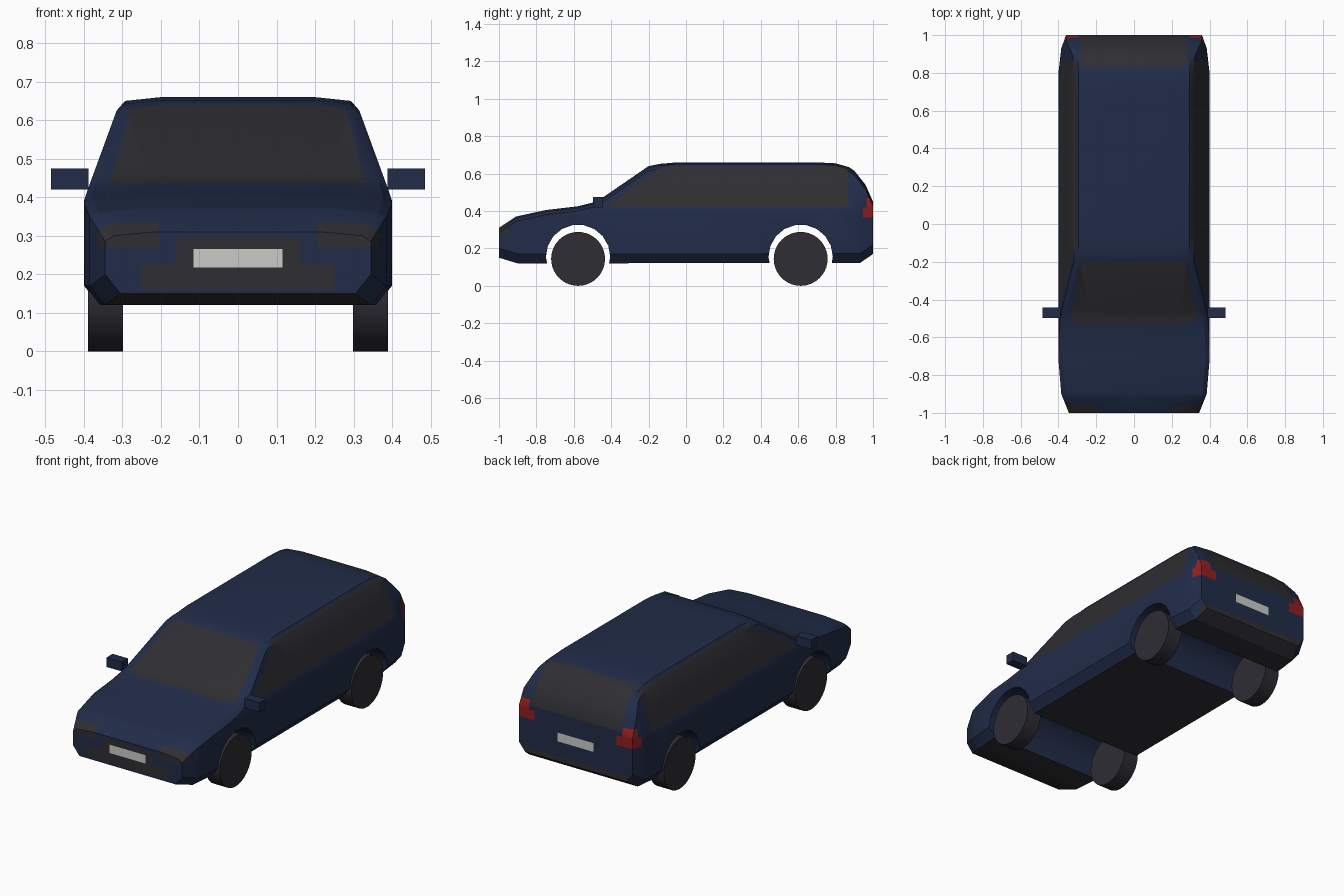
import bpy, bmesh, math
from mathutils import Vector

cube = bpy.data.objects.get("Cube")
if cube:
    bpy.data.objects.remove(cube, do_unlink=True)


def material(name, rgb):
    m = bpy.data.materials.new(name)
    m.use_nodes = True
    color = (*rgb, 1)
    m.diffuse_color = color
    m.node_tree.nodes["Principled BSDF"].inputs["Base Color"].default_value = color
    return m


NAVY = material("navy paint", (0.015, 0.025, 0.065))
GLASS = material("charcoal glass and trim", (0.028, 0.027, 0.032))
PLATE = material("pale plate", (0.6, 0.6, 0.58))
RED = material("red lamp", (0.3, 0.014, 0.014))
TYRE = material("dark wheel", (0.026, 0.026, 0.034))
PAINTS = [NAVY, GLASS, PLATE, RED]


def interp(points, t):
    if t <= points[0][0]:
        return points[0][1]
    for (a, va), (b, vb) in zip(points, points[1:]):
        if t <= b:
            return va + (vb - va) * (t - a) / (b - a)
    return points[-1][1]


def new_object(name, bm, materials):
    mesh = bpy.data.meshes.new(name)
    bm.to_mesh(mesh)
    bm.free()
    for m in materials:
        mesh.materials.append(m)
    ob = bpy.data.objects.new(name, mesh)
    bpy.context.collection.objects.link(ob)
    return ob


def activate(ob):
    bpy.ops.object.select_all(action='DESELECT')
    ob.select_set(True)
    bpy.context.view_layer.objects.active = ob


def smooth(ob, degrees=28):
    activate(ob)
    bpy.ops.object.shade_smooth_by_angle(angle=math.radians(degrees))


# Body outlines: roofline, underside, plan half-width by y; side taper by z
TOP = [(-1, .31), (-.91, .37), (-.75, .405), (-.58, .425), (-.5, .445), (-.46, .462),
       (-.2, .64), (-.14, .652), (-.05, .66), (.7, .66), (.8, .655), (.87, .635),
       (.9, .615), (.96, .54), (1, .45)]
BOTTOM = [(-1, .15), (-.9, .12), (.93, .122), (1, .17)]
PLAN = [(-1, .345), (-.9, .385), (-.72, .4), (.8, .4), (.93, .385), (1, .36)]
SIDE = [(.39, .4), (.42, .39), (.625, .315), (.66, .29)]


def body_ring(y):
    t, b, w = interp(TOP, y), interp(BOTTOM, y), interp(PLAN, y)
    half = [(0, b), (w - .04, b), (w, b + .05)]
    for level, drop in ((.39, .045), (.42, .035), (.53, .03), (.625, .025)):
        z = min(level, t - drop)
        half.append((min(w, interp(SIDE, z)), z))
    edge = half[-1][0]
    half += [(edge - .022, t - .01), (edge * .63, t), (0, t)]
    return half + [(-x, z) for x, z in half[-2:0:-1]]


bm = bmesh.new()
stations = sorted({y for line in (TOP, BOTTOM, PLAN) for y, _ in line})
rings = [[bm.verts.new((x, y, z)) for x, z in body_ring(y)] for y in stations]
for r, s in zip(rings, rings[1:]):
    for i in range(len(r)):
        j = (i + 1) % len(r)
        bm.faces.new((r[i], r[j], s[j], s[i]))
bm.faces.new(rings[0])
bm.faces.new(rings[-1])
bmesh.ops.recalc_face_normals(bm, faces=bm.faces)
bmesh.ops.triangulate(bm, faces=bm.faces)

# Dark underside
for f in bm.faces:
    f.normal_update()
    if f.normal.z < -.7:
        f.material_index = 1


def paint(index, planes):
    """Cut the skin along planes (normal, limit) and colour what lies inside them."""
    planes = [(Vector(n), d) for n, d in planes]
    for n, d in planes:
        faces = [f for f in bm.faces
                 if all(any(m.dot(v.co) < e for v in f.verts) for m, e in planes)]
        geom = set(faces)
        for f in faces:
            geom.update(f.edges, f.verts)
        bmesh.ops.bisect_plane(bm, geom=list(geom), dist=1e-5, plane_co=n * (d / n.dot(n)),
                               plane_no=n)
    for f in bm.faces:
        c = f.calc_center_median()
        if all(n.dot(c) < d for n, d in planes):
            f.material_index = index


def box(x0, x1, y0, y1, z0, z1):
    return [((-1, 0, 0), -x0), ((1, 0, 0), x1), ((0, -1, 0), -y0),
            ((0, 1, 0), y1), ((0, 0, -1), -z0), ((0, 0, 1), z1)]


# Windscreen with leaning sides, and tailgate window
paint(1, [((0, -1, 0), .53), ((0, 1, 0), -.2), ((0, 0, -1), -.436),
          ((1, 0, .3), .465), ((-1, 0, .3), .465)])
paint(1, box(-.28, .28, .83, 1.1, .44, .7))
# Grille, lower intake, rear bumper trim, number plates
paint(1, box(-.16, .16, -1.1, -.95, .22, .295))
paint(1, box(-.25, .25, -1.1, -.95, .16, .225))
paint(1, box(-.34, .34, .95, 1.1, .1, .2))
paint(2, box(-.115, .115, -1.1, -.95, .218, .266))
paint(2, box(-.115, .115, .95, 1.1, .285, .335))
for s in (1, -1):
    # Side windows behind the sloping front pillar
    paint(1, [((-s, 0, 0), -.296), ((0, 0, -1), -.422), ((0, 0, 1), .638),
              ((0, 1, 0), .865), ((0, -.69, 1), .72)])
    # Headlamps and tail lamps
    lo, hi = sorted((s * .205, s * .5))
    paint(1, box(lo, hi, -1.1, -.955, .27, .335))
    lo, hi = sorted((s * .26, s * .5))
    paint(3, box(lo, hi, .945, 1.1, .365, .42))
    lo, hi = sorted((s * .295, s * .5))
    paint(3, box(lo, hi, .965, 1.1, .42, .47))

body = new_object("body", bm, PAINTS)


def cylinder(name, radius, x0, x1, y, z, sides, mat):
    b = bmesh.new()
    bmesh.ops.create_cone(b, cap_ends=True, segments=sides, radius1=radius,
                          radius2=radius, depth=x1 - x0)
    ob = new_object(name, b, [mat])
    ob.rotation_euler = (0, math.pi / 2, 0)
    ob.location = ((x0 + x1) / 2, y, z)
    return ob


# Wheel arches cut across the full width, then wheels
AXLES = (("front", -.577), ("rear", .613))
for end, y in AXLES:
    cutter = cylinder(end + "_arch_cutter", .172, -.6, .6, y, .155, 18, NAVY)
    cutter.hide_render = True
    mod = body.modifiers.new("arch", 'BOOLEAN')
    mod.operation = 'DIFFERENCE'
    mod.solver = 'EXACT'
    mod.object = cutter
    bpy.context.view_layer.update()
    activate(body)
    bpy.ops.object.modifier_apply(modifier=mod.name)
    bpy.data.objects.remove(cutter, do_unlink=True)
    for side, s in (("left", 1), ("right", -1)):
        lo, hi = sorted((s * .298, s * .39))
        smooth(cylinder(f"{end}_{side}_wheel", .144, lo, hi, y, .144, 40, TYRE))
smooth(body)

# Door mirrors
for side, s in (("left", 1), ("right", -1)):
    b = bmesh.new()
    bmesh.ops.create_cube(b, size=1)
    bmesh.ops.scale(b, verts=b.verts, vec=(.097, .055, .054))
    bmesh.ops.translate(b, verts=b.verts, vec=(s * .4365, -.47, .447))
    new_object(side + "_mirror", b, [NAVY])
